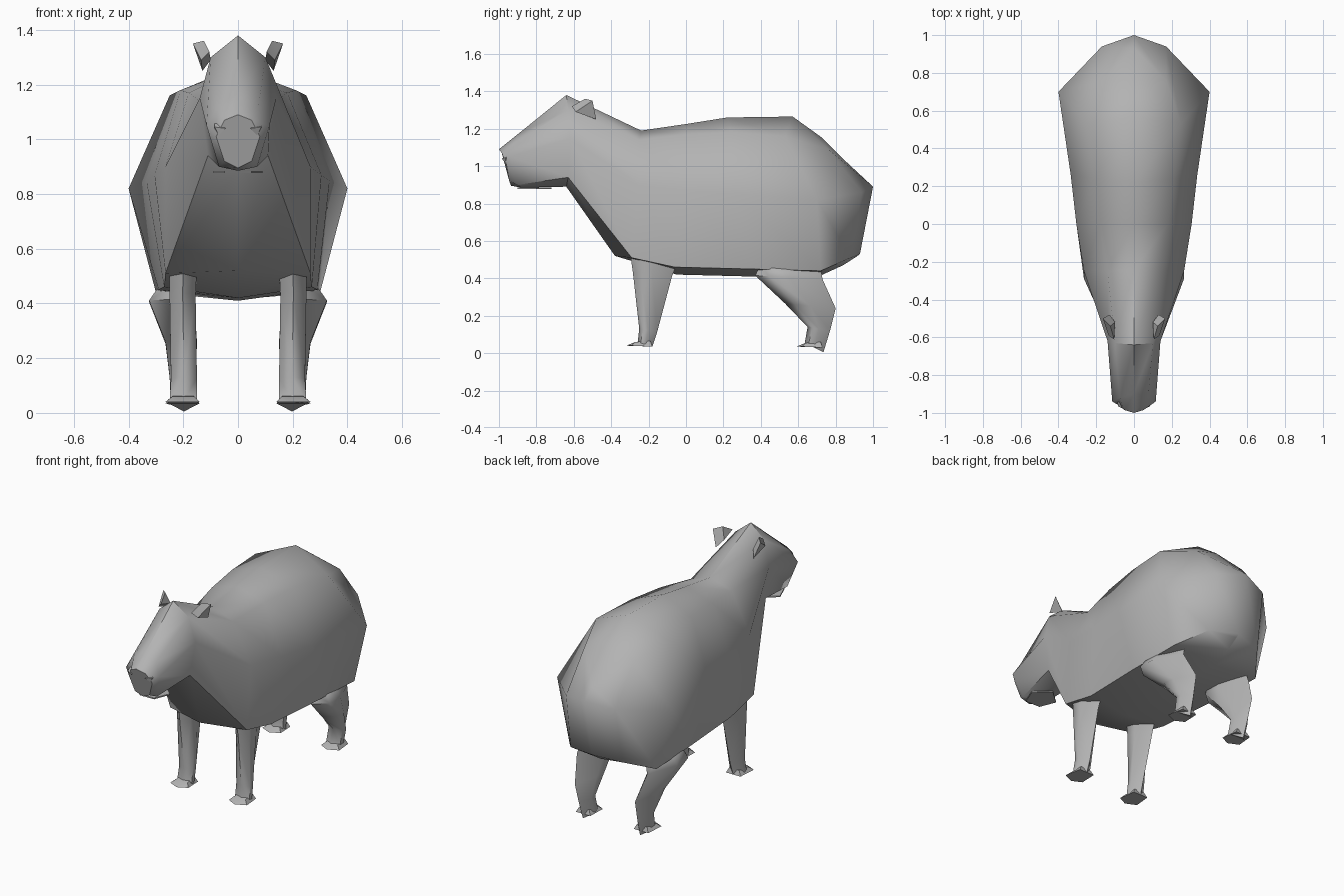
import bpy, bmesh, math

if "Cube" in bpy.data.objects:
    bpy.data.objects.remove(bpy.data.objects["Cube"])

fur = bpy.data.materials.new("grey fur")
fur.diffuse_color = (0.45, 0.45, 0.45, 1)
fur.use_nodes = True
fur.node_tree.nodes["Principled BSDF"].inputs["Base Color"].default_value = fur.diffuse_color


def make(name, verts, faces, angle=60):
    bm = bmesh.new()
    vs = [bm.verts.new(v) for v in verts]
    for f in faces:
        bm.faces.new([vs[i] for i in f])
    bmesh.ops.remove_doubles(bm, verts=bm.verts, dist=0.0005)
    bmesh.ops.recalc_face_normals(bm, faces=bm.faces)
    mesh = bpy.data.meshes.new(name)
    bm.to_mesh(mesh)
    bm.free()
    ob = bpy.data.objects.new(name, mesh)
    bpy.context.collection.objects.link(ob)
    mesh.materials.append(fur)
    bpy.ops.object.select_all(action='DESELECT')
    ob.select_set(True)
    bpy.context.view_layer.objects.active = ob
    bpy.ops.object.shade_smooth_by_angle(angle=math.radians(angle))
    return ob


def loft(name, rings, cap_end=True, angle=60):
    n = len(rings[0])
    verts = [p for r in rings for p in r]
    faces = [(a * n + i, a * n + (i + 1) % n, (a + 1) * n + (i + 1) % n, (a + 1) * n + i)
             for a in range(len(rings) - 1) for i in range(n)]
    faces.append(tuple(range(n)))
    if cap_end:
        faces.append(tuple(range(len(verts) - n, len(verts))))
    return make(name, verts, faces, angle)


def flip(p, s):
    return (p[0] * s, p[1], p[2])


# Body and head: half sections from nose to rump, each running spine to belly
sections = [
    [(0, -1, 1.09), (.05, -.985, 1.07), (.08, -.96, 1.01), (.05, -.945, .92), (0, -.935, .895)],
    [(0, -.9, 1.17), (.075, -.92, 1.12), (.115, -.94, 1.05), (.07, -.90, .90), (0, -.88, .885)],
    [(0, -.64, 1.38), (.10, -.63, 1.30), (.14, -.62, 1.15), (.11, -.63, .94), (0, -.64, .89)],
    [(0, -.24, 1.19), (.14, -.25, 1.14), (.265, -.25, .90), (.265, -.29, .51), (0, -.38, .52)],
    [(0, 0, 1.225), (.18, 0, 1.17), (.305, 0, .87), (.27, -.06, .46), (0, -.05, .42)],
    [(0, .22, 1.26), (.21, .24, 1.18), (.335, .26, .85), (.29, .34, .45), (0, .34, .41)],
    [(0, .57, 1.265), (.25, .53, 1.16), (.40, .70, .82), (.30, .72, .44), (0, .72, .415)],
    [(0, .73, 1.15), (.17, .76, 1.09), (.17, .94, .86), (.18, .88, .51), (0, .84, .47)],
    [(0, .86, 1.02), (0, .93, .955), (0, 1, .89), (0, .93, .53), (0, .91, .515)],
]
loft("body", [h + [flip(p, -1) for p in h[-2:0:-1]] for h in sections], False, 50)


# Leg rings: inner x, outer x, front (y, z), back (y, z)
def leg_ring(x0, x1, f, b, s):
    xm = (x0 + x1) / 2
    m = ((f[0] + b[0]) / 2, (f[1] + b[1]) / 2)
    q = (f[0] * .8 + b[0] * .2, f[1] * .8 + b[1] * .2)
    pts = [(x0, *q), (xm, *f), (x1, *q), (x1, *m), (xm, *b), (x0, *m)]
    return [flip(p, s) for p in pts]


front = [(.15, .25, (-.30, .54), (-.04, .50)), (.155, .25, (-.285, .44), (-.075, .41)),
         (.15, .245, (-.25, .13), (-.155, .11)), (.15, .25, (-.26, .045), (-.18, .035))]
hind = [(.17, .28, (.40, .48), (.72, .46)), (.16, .325, (.37, .415), (.73, .395)),
        (.15, .265, (.53, .265), (.80, .24)), (.155, .25, (.65, .14), (.77, .12)),
        (.15, .245, (.635, .055), (.735, .005))]

# Paws: half-outline wedge in front of the ankle
def paw(name, y, z, s):
    top = [(.165, y + .12, z + .025), (.235, y + .12, z + .025), (.24, y + .04, z + .02), (.16, y + .04, z + .02)]
    low = [(.15, y + .13, z - .005), (.25, y + .13, z - .005), (.265, y + .02, z), (.20, y - .01, z), (.14, y + .02, z)]
    v = [flip(p, s) for p in top + low]
    make(name, v, [(0, 1, 2, 3), (4, 5, 6, 7, 8), (0, 1, 5, 4), (1, 2, 6, 5),
                   (2, 3, 7), (2, 7, 6), (3, 8, 7), (3, 0, 4, 8)], 30)


for side, s in (("right", 1), ("left", -1)):
    loft("front_leg_" + side, [leg_ring(*r, s) for r in front])
    loft("hind_leg_" + side, [leg_ring(*r, s) for r in hind])
    paw("front_paw_" + side, -.31, .04, s)
    paw("hind_paw_" + side, .60, .035, s)
    # Ear: pointed, split cup
    ear = [(.105, -.61, 1.32), (.135, -.59, 1.29), (.13, -.48, 1.25), (.10, -.52, 1.29),
           (.165, -.50, 1.35), (.125, -.54, 1.36)]
    make("ear_" + side, [flip(p, s) for p in ear],
         [(0, 1, 5), (1, 4, 5), (1, 2, 4), (2, 3, 4), (3, 5, 4), (3, 0, 5), (0, 3, 2, 1)], 20)
    # Eye: small raised wedge on the muzzle
    eye = [(.045, -.985, 1.04), (.085, -.965, 1.045), (.07, -.965, 1.015), (.09, -.90, 1.08), (.085, -.90, 1.01)]
    make("eye_" + side, [flip(p, s) for p in eye],
         [(0, 1, 2), (0, 3, 1), (1, 3, 4), (1, 4, 2), (0, 2, 4), (0, 4, 3)], 20)

# Lower lip: thin plate beneath the muzzle
lip = [(-.05, -.90), (.05, -.90), (.09, -.80), (0, -.72), (-.09, -.80)]
loft("lower_lip", [[(x, y, z) for x, y in lip] for z in (.877, .885)], True, 30)
